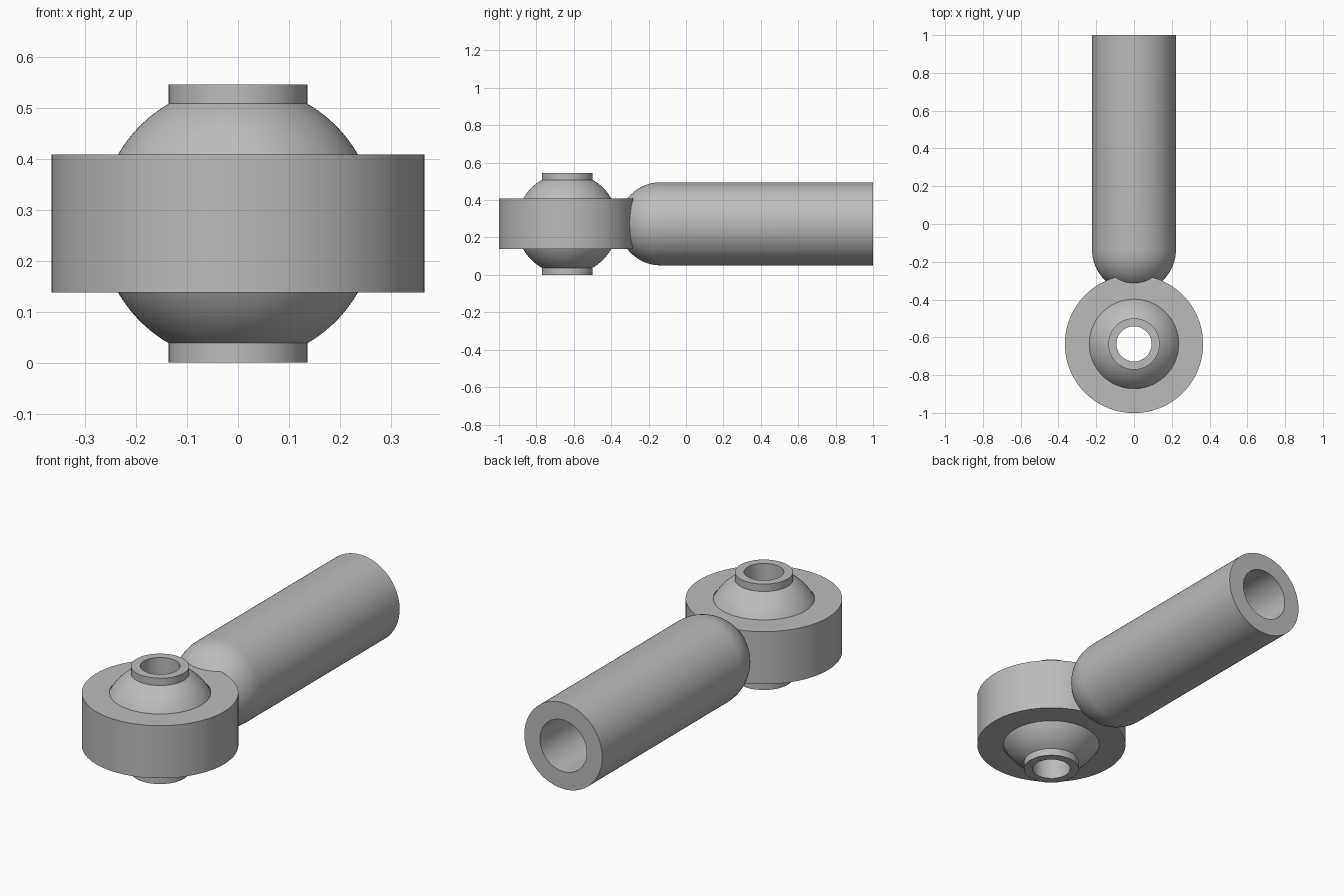
import bpy, bmesh, math
from mathutils import Matrix, Vector

if "Cube" in bpy.data.objects:
    bpy.data.objects.remove(bpy.data.objects["Cube"])

MID_Z = 0.273      # common centre height
EYE_Y = -0.635     # centre of the ring and ball
STEPS = 96

steel = bpy.data.materials.new("steel grey")
steel.diffuse_color = (0.5, 0.5, 0.5, 1)
steel.use_nodes = True
steel.node_tree.nodes["Principled BSDF"].inputs["Base Color"].default_value = steel.diffuse_color


def arc(radius, a0, a1, n, z0=0.0):
    """Profile points (r, z) on a circle around (0, z0); angles from the equator."""
    return [(radius * math.cos(a0 + (a1 - a0) * i / n),
             z0 + radius * math.sin(a0 + (a1 - a0) * i / n)) for i in range(n + 1)]


def lathe(name, profile, matrix, closed=True):
    """Revolve an (r, z) profile around z, then place it."""
    bm = bmesh.new()
    verts = [bm.verts.new((r, 0, z)) for r, z in profile]
    edges = [bm.edges.new(p) for p in zip(verts, verts[1:])]
    if closed:
        edges.append(bm.edges.new((verts[-1], verts[0])))
    bmesh.ops.spin(bm, geom=verts + edges, cent=(0, 0, 0), axis=(0, 0, 1),
                   angle=math.tau, steps=STEPS)
    bmesh.ops.remove_doubles(bm, verts=bm.verts, dist=1e-5)
    bmesh.ops.dissolve_degenerate(bm, edges=bm.edges, dist=1e-6)
    bmesh.ops.recalc_face_normals(bm, faces=bm.faces)
    mesh = bpy.data.meshes.new(name)
    bm.to_mesh(mesh)
    bm.free()
    mesh.transform(matrix)
    mesh.materials.append(steel)
    obj = bpy.data.objects.new(name, mesh)
    bpy.context.collection.objects.link(obj)
    bpy.ops.object.select_all(action='DESELECT')
    obj.select_set(True)
    bpy.context.view_layer.objects.active = obj
    bpy.ops.object.shade_smooth_by_angle(angle=math.radians(30))
    return obj


eye = Matrix.Translation((0, EYE_Y, MID_Z))

# Outer ring with a spherical seat
half = 0.1355
seat = math.asin(half / 0.273)
lathe("eye_ring", [(0.366, -half), (0.366, half)] + arc(0.273, seat, -seat, 16), eye)

# Ball with a collar at each end and a through bore
ball_r, collar_r, bore_r, end = 0.2715, 0.136, 0.093, 0.273
a = math.acos(collar_r / ball_r)
lathe("pivot_ball",
      [(bore_r, -end), (collar_r, -end)] + arc(ball_r, -a, a, 40)
      + [(collar_r, end), (bore_r, end)], eye)

# Shank: round-nosed rod with a blind socket in its rear end
rod_r, socket_r, socket_floor = 0.222, 0.133, 0.2
along_y = Matrix.Translation((0, 0, MID_Z)) @ Matrix.Rotation(-math.pi / 2, 4, 'X')
nose = arc(rod_r, -math.pi / 2, 0, 24, -0.137)
nose[0] = (0.0, -0.137 - rod_r)
lathe("shank", nose + [(rod_r, 1.0), (socket_r, 1.0),
                       (socket_r, socket_floor), (0.0, socket_floor)],
      along_y, closed=False)
